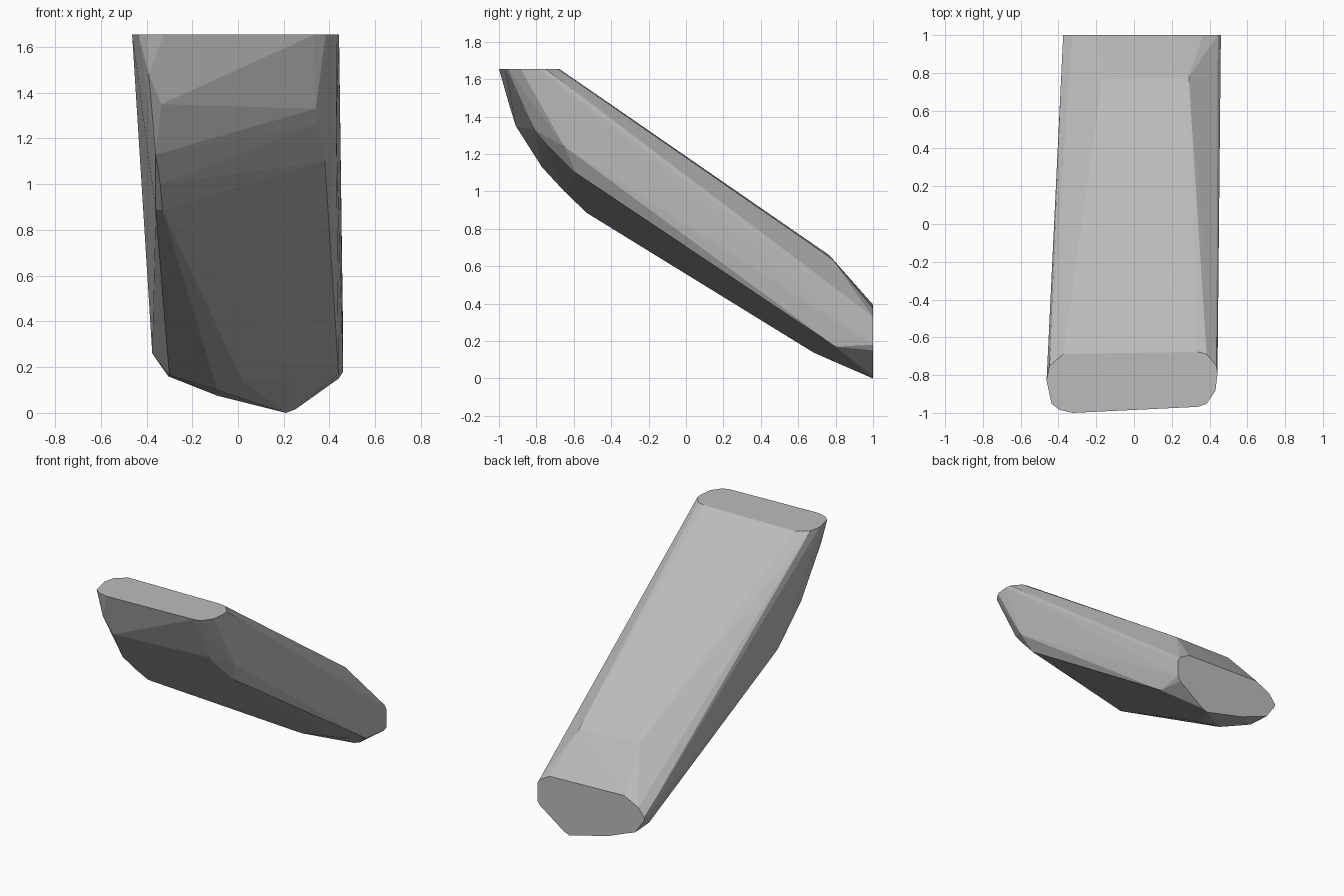
import bpy, bmesh

if "Cube" in bpy.data.objects:
    bpy.data.objects.remove(bpy.data.objects["Cube"])

# Outline of the flat cut at the top (x, y at z = TOP)
TOP = 1.655
top_cut = [(-.463, -.83), (-.447, -.75), (-.373, -.688), (.336, -.677), (.384, -.688),
           (.436, -.75), (.442, -.79), (.431, -.884), (.384, -.952), (.336, -.968),
           (-.325, -1), (-.394, -.984), (-.436, -.952)]

# Outline of the flat cut at the back (x, z at y = 1)
back_cut = [(.46, .18), (.46, .30), (.444, .33), (.365, .375), (-.217, .395), (-.328, .34),
            (-.375, .28), (-.375, .26), (-.305, .16), (-.09, .075), (.21, 0), (.25, .015),
            (.44, .15)]

# Chipped corners between the two cuts
corners = [(.29, .78, .64), (-.17, .765, .66),                       # upper back
           (-.39, -.95, 1.48), (-.335, -.91, 1.35), (-.36, -.77, 1.13),  # left front
           (-.34, -.65, 1.0), (-.33, -.53, .885), (-.36, -.51, .89),
           (.31, -.92, 1.555), (.34, -.81, 1.33), (.345, -.75, 1.26),    # right front
           (.43, -.65, 1.24), (.38, -.59, 1.10),
           (.02, .68, .14), (.27, .745, .15), (.44, .80, .17),           # underside
           (-.09, .77, .10), (-.30, .84, .165)]

points = [(x, y, TOP) for x, y in top_cut] + [(x, 1, z) for x, z in back_cut] + corners

# Leaning slab: faceted convex block wrapped around the outlines
bm = bmesh.new()
for p in points:
    bm.verts.new(p)
hull = bmesh.ops.convex_hull(bm, input=bm.verts)
unused = {v for v in hull["geom_interior"] + hull["geom_unused"]
          if isinstance(v, bmesh.types.BMVert) and not v.link_faces}
bmesh.ops.delete(bm, geom=list(unused), context="VERTS")
bmesh.ops.dissolve_limit(bm, angle_limit=0.01, verts=bm.verts, edges=bm.edges)
bmesh.ops.recalc_face_normals(bm, faces=bm.faces)

mesh = bpy.data.meshes.new("leaning_slab")
bm.to_mesh(mesh)
bm.free()
slab = bpy.data.objects.new("leaning_slab", mesh)
bpy.context.collection.objects.link(slab)

# Plain grey stone
stone = bpy.data.materials.new("grey stone")
stone.diffuse_color = (.5, .5, .5, 1)
stone.use_nodes = True
stone.node_tree.nodes["Principled BSDF"].inputs["Base Color"].default_value = stone.diffuse_color
mesh.materials.append(stone)
